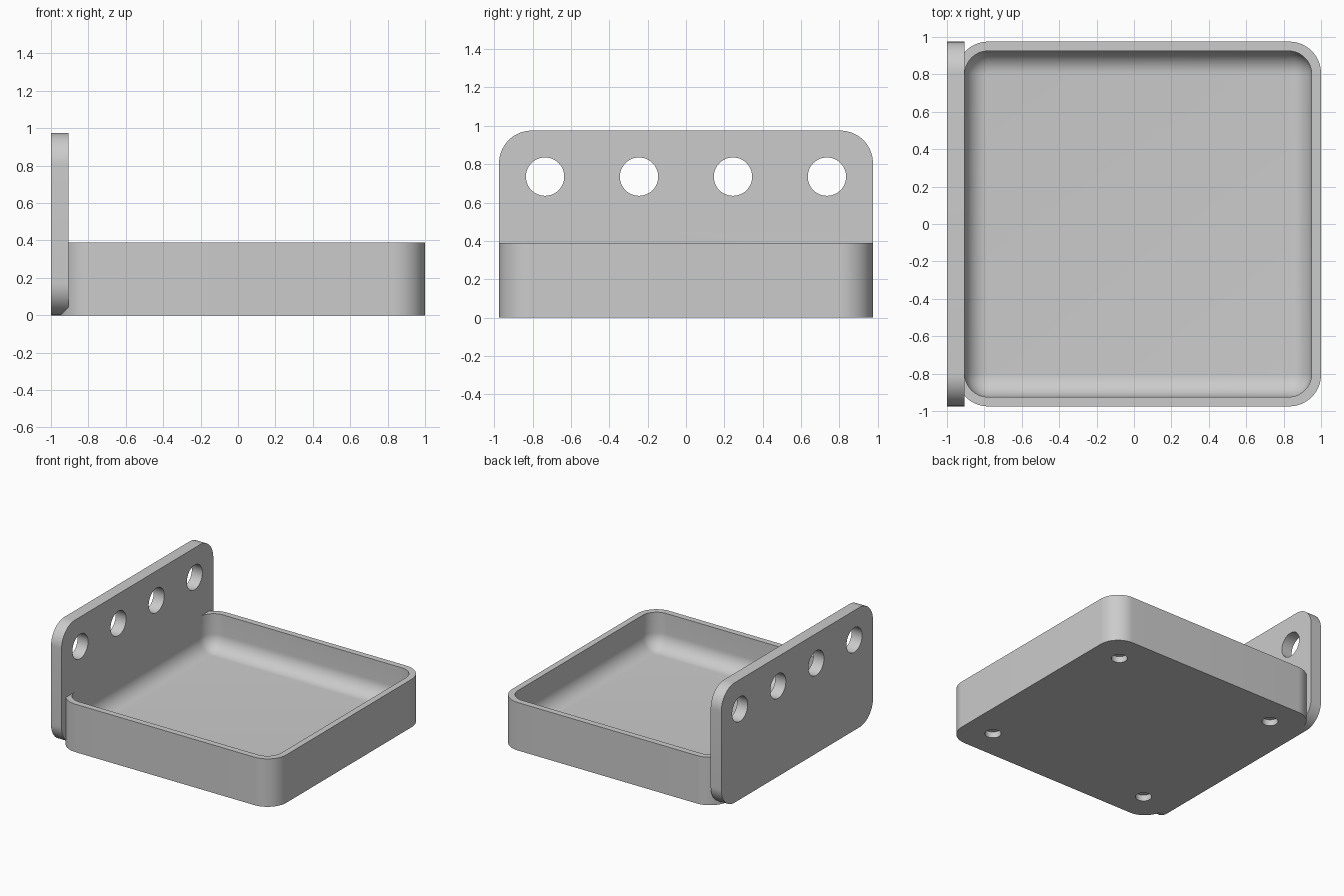
import bpy, bmesh
from math import sin, cos, pi
from mathutils import Matrix, Vector

cube = bpy.data.objects.get("Cube")
if cube:
    bpy.data.objects.remove(cube, do_unlink=True)

HALF = 0.975          # half depth, also the height of the back plate
RIM = 0.39            # tray height
PLATE_FACE = -0.905   # inner face of the plate
FLOOR = 0.1
FILLET = 0.125        # cavity corner and floor radius

grey = bpy.data.materials.new("light_grey")
grey.use_nodes = True
colour = (0.6, 0.6, 0.6, 1)
grey.diffuse_color = colour
grey.node_tree.nodes["Principled BSDF"].inputs["Base Color"].default_value = colour


def rounded_rect(a0, a1, b0, b1, r, steps=16):
    """Counter-clockwise outline of a rectangle with round corners."""
    corners = [(a1 - r, b1 - r), (a0 + r, b1 - r), (a0 + r, b0 + r), (a1 - r, b0 + r)]
    return [(a + r * cos((q + i / steps) * pi / 2), b + r * sin((q + i / steps) * pi / 2))
            for q, (a, b) in enumerate(corners) for i in range(steps + 1)]


def loft(name, loops):
    """Solid skinned through a stack of matching loops."""
    bm = bmesh.new()
    rings = [[bm.verts.new(p) for p in loop] for loop in loops]
    for low, high in zip(rings, rings[1:]):
        for i in range(len(low)):
            j = (i + 1) % len(low)
            bm.faces.new((low[i], low[j], high[j], high[i]))
    bm.faces.new(rings[0][::-1])
    bm.faces.new(rings[-1])
    bmesh.ops.recalc_face_normals(bm, faces=bm.faces)
    return finish(name, bm)


def finish(name, bm):
    mesh = bpy.data.meshes.new(name)
    bm.to_mesh(mesh)
    bm.free()
    obj = bpy.data.objects.new(name, mesh)
    bpy.context.collection.objects.link(obj)
    mesh.materials.append(grey)
    return obj


def cylinders(name, centres, radius, depth, turn):
    """Several separate cylinders in one cutter."""
    bm = bmesh.new()
    for c in centres:
        bmesh.ops.create_cone(bm, cap_ends=True, segments=48, radius1=radius, radius2=radius,
                              depth=depth, matrix=Matrix.Translation(Vector(c)) @ turn)
    return finish(name, bm)


def combine(target, tool, operation):
    mod = target.modifiers.new(operation, 'BOOLEAN')
    mod.operation = operation
    mod.solver = 'EXACT'
    mod.object = tool
    tool.hide_render = True
    bpy.context.view_layer.objects.active = target
    bpy.ops.object.modifier_apply(modifier=mod.name)
    bpy.data.objects.remove(tool, do_unlink=True)


# Tray block
outline = rounded_rect(-0.95, 1, -HALF, HALF, 0.17)
tray = loft("tray_with_back_plate", [[(x, y, z) for x, y in outline] for z in (0, RIM)])

# Upright plate with four rounded corners
side = rounded_rect(-HALF, HALF, 0, HALF, 0.17)
plate = loft("plate", [[(x, y, z) for y, z in side] for x in (-1, PLATE_FACE)])
combine(tray, plate, 'UNION')

# Cavity with a filleted floor
loops = []
for i in range(13):
    angle = i / 12 * pi / 2
    inset = (FILLET - 0.002) * (1 - sin(angle))
    z = FLOOR + FILLET * (1 - cos(angle))
    loops.append([(x, y, z) for x, y in rounded_rect(
        PLATE_FACE + inset, 0.95 - inset, -0.925 + inset, 0.925 - inset, FILLET - inset)])
loops.append([(x, y, RIM + 0.1) for x, y, _ in loops[-1]])
combine(tray, loft("cavity", loops), 'DIFFERENCE')

# Row of holes through the plate
row = [(-0.95, y, 0.735) for y in (-0.735, -0.245, 0.245, 0.735)]
combine(tray, cylinders("plate_holes", row, 0.1, 0.3, Matrix.Rotation(pi / 2, 4, 'Y')), 'DIFFERENCE')

# Shallow round pockets under the base
pockets = [(0.025 + sx * 0.732, sy * 0.732, 0) for sx in (-1, 1) for sy in (-1, 1)]
combine(tray, cylinders("base_pockets", pockets, 0.06, 0.1, Matrix.Identity(4)), 'DIFFERENCE')

bpy.ops.object.select_all(action='DESELECT')
tray.select_set(True)
bpy.context.view_layer.objects.active = tray
bpy.ops.object.shade_smooth_by_angle(angle=pi / 6)
